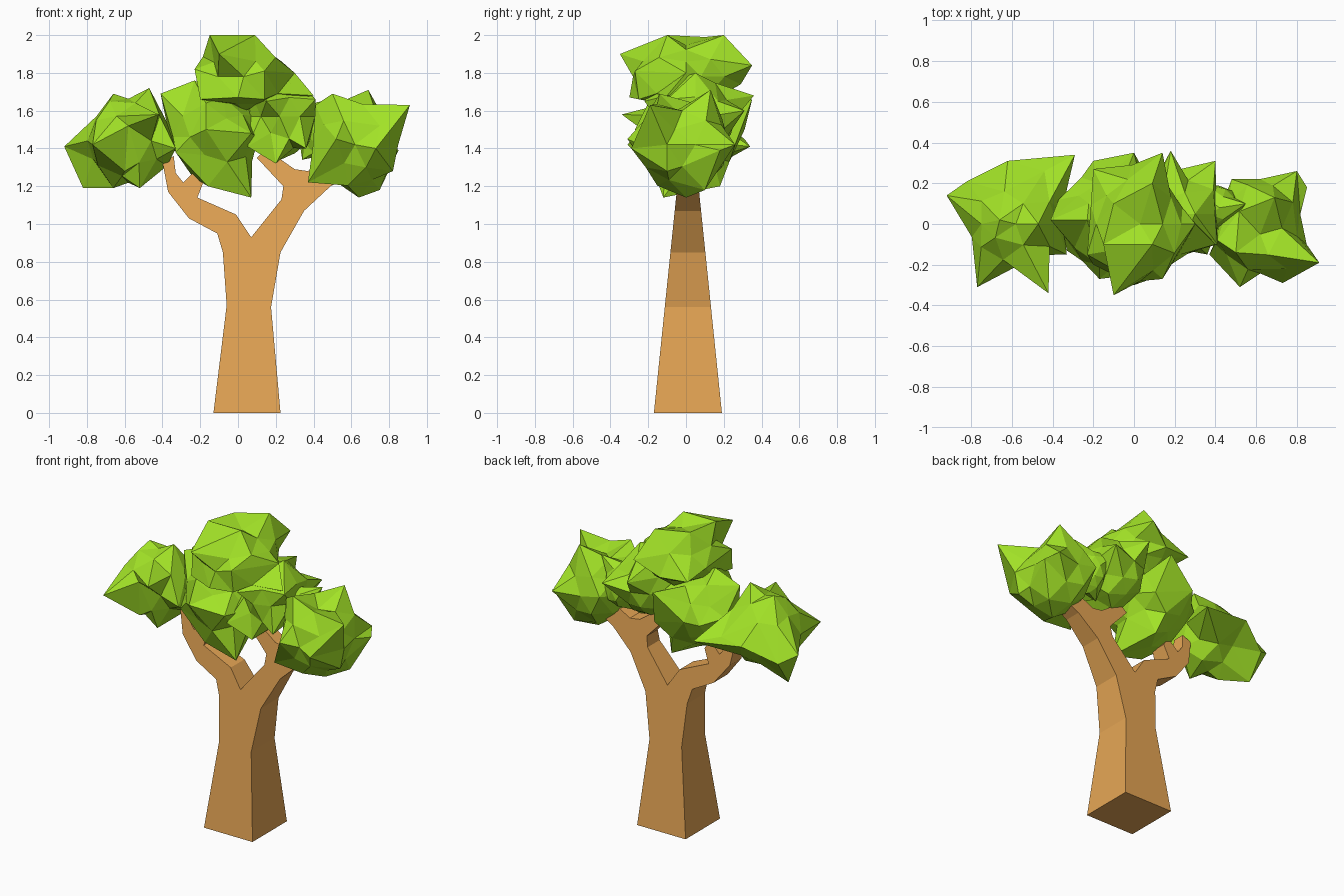
import bpy, bmesh, random
from mathutils import Vector

random.seed(4)


def material(name, color):
    m = bpy.data.materials.new(name)
    m.diffuse_color = (*color, 1)
    return m


bark = material("bark", (0.79, 0.38, 0.09))
green = material("leaf_green", (0.36, 0.76, 0.02))


def finish(bm, name, mat):
    bmesh.ops.recalc_face_normals(bm, faces=bm.faces)
    mesh = bpy.data.meshes.new(name)
    bm.to_mesh(mesh)
    bm.free()
    mesh.materials.append(mat)
    obj = bpy.data.objects.new(name, mesh)
    bpy.context.collection.objects.link(obj)
    return obj


# Forked trunk: front outline given a depth that tapers with height
outline = [(-.13, 0), (.225, 0), (.175, .56), (.225, .85), (.35, 1.07), (.49, 1.2),
           (.62, 1.27), (.56, 1.38), (.37, 1.28), (.3, 1.29), (.2, 1.36), (.15, 1.4),
           (.1, 1.35), (.24, 1.2), (.23, 1.13), (.07, .93), (-.01, 1.05),
           (-.215, 1.14), (-.18, 1.23), (-.22, 1.29), (-.29, 1.22), (-.33, 1.27),
           (-.34, 1.36), (-.4, 1.33), (-.37, 1.17), (-.26, 1.03), (-.11, .95),
           (-.08, .85), (-.06, .57)]
bm = bmesh.new()
rings = [[bm.verts.new((x, .01 + s * (.18 - .103 * z), z)) for x, z in outline]
         for s in (-1, 1)]
n = len(outline)
for i in range(n):
    j = (i + 1) % n
    bm.faces.new((rings[0][i], rings[0][j], rings[1][j], rings[1][i]))
caps = [bm.faces.new(ring) for ring in rings]
bm.normal_update()
bmesh.ops.triangulate(bm, faces=caps, ngon_method='EAR_CLIP')
finish(bm, "forked_trunk", bark)


# Leaf clump: jittered icosphere with its nearest corners pulled out to the tips
def clump(name, center, radii, tips):
    bm = bmesh.new()
    bmesh.ops.create_icosphere(bm, subdivisions=2, radius=1)
    c, r = Vector(center), Vector(radii)
    bm.verts.index_update()
    dirs = {v: v.co.normalized() for v in bm.verts}
    for v in bm.verts:
        v.co = c + v.co * r * random.uniform(.88, 1.06)
    free = set(bm.verts)
    for t in tips:
        d = Vector((a / b for a, b in zip(Vector(t) - c, r))).normalized()
        v = max(sorted(free, key=lambda q: q.index), key=lambda q: dirs[q].dot(d))
        free.discard(v)
        v.co = Vector(t)
    finish(bm, name, green)


clump("left_leaves", (-.58, .0, 1.44), (.23, .21, .24),
      [(-.92, .14, 1.41), (-.82, .21, 1.35), (-.77, -.31, 1.42), (-.42, -.34, 1.58),
       (-.58, -.21, 1.52), (-.62, .31, 1.45), (-.29, .34, 1.41), (-.44, .26, 1.45),
       (-.47, 0, 1.72), (-.66, .02, 1.69), (-.82, .1, 1.19), (-.52, -.1, 1.19),
       (-.66, .0, 1.19), (-.33, -.15, 1.4), (-.75, .0, 1.57), (-.6, -.17, 1.28)])
clump("right_leaves", (.62, -.02, 1.42), (.23, .25, .24),
      [(.91, -.19, 1.63), (.69, .13, 1.71), (.8, .26, 1.42), (.48, .22, 1.45),
       (.52, -.31, 1.45), (.73, -.29, 1.4), (.37, -.15, 1.22), (.64, .0, 1.14),
       (.5, -.14, 1.69), (.85, .18, 1.39), (.75, .1, 1.18), (.41, -.08, 1.63),
       (.62, -.05, 1.6), (.8, -.06, 1.5), (.82, -.1, 1.28), (.75, -.22, 1.52)])
clump("top_leaves", (.03, .0, 1.78), (.24, .28, .19),
      [(-.1, -.35, 1.9), (-.15, -.1, 2.0), (.09, .2, 2.0), (.14, .35, 1.84),
       (-.01, .29, 1.74), (.3, .0, 1.8), (.14, -.27, 1.81), (-.23, -.15, 1.82),
       (-.2, .27, 1.75), (.4, -.1, 1.68), (.09, -.1, 2.0), (-.2, -.2, 1.66),
       (.0, -.3, 1.67), (.14, -.25, 1.66), (-.1, .1, 1.99)])
clump("middle_left_leaves", (-.12, .02, 1.46), (.23, .25, .24),
      [(-.41, .02, 1.69), (-.17, -.27, 1.5), (.07, -.12, 1.14), (-.16, -.12, 1.2),
       (-.33, -.13, 1.38), (.05, .26, 1.42), (-.2, .31, 1.5), (.07, -.24, 1.48),
       (-.23, .02, 1.76), (-.02, .18, 1.2), (-.37, .12, 1.5), (-.17, -.2, 1.64),
       (.0, .35, 1.66)])
clump("middle_right_leaves", (.22, .05, 1.57), (.19, .22, .22),
      [(.18, .36, 1.68), (.4, .31, 1.6), (.39, .17, 1.65), (.2, -.14, 1.32),
       (.36, -.15, 1.4), (.41, -.1, 1.66), (.05, -.19, 1.41), (.17, -.05, 1.86),
       (.3, .05, 1.8), (.15, -.22, 1.65)])
clump("small_leaves", (.42, .08, 1.5), (.11, .11, .14),
      [(.55, .1, 1.67), (.34, .2, 1.58), (.48, .0, 1.34), (.34, .05, 1.34)])
